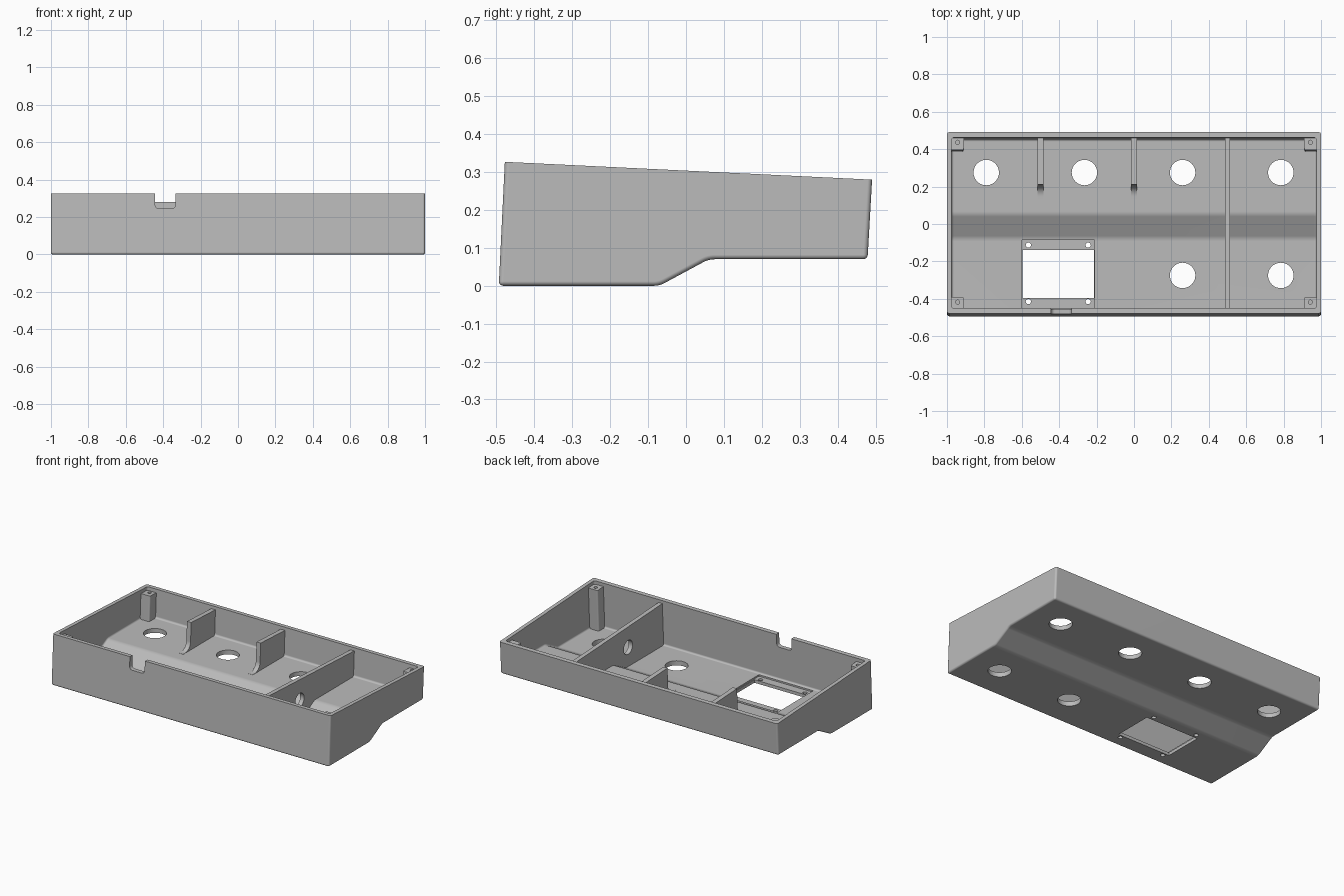
import bpy, bmesh, math
from mathutils import Vector

if "Cube" in bpy.data.objects:
    bpy.data.objects.remove(bpy.data.objects["Cube"])

grey = bpy.data.materials.new("grey_plastic")
grey.use_nodes = True
colour = (0.5, 0.5, 0.5, 1)
grey.diffuse_color = colour
grey.node_tree.nodes["Principled BSDF"].inputs["Base Color"].default_value = colour

AXES = {"X": lambda u, v, d: (d, u, v),
        "Y": lambda u, v, d: (u, d, v),
        "Z": lambda u, v, d: (u, v, d)}


def rounded(points, steps=6):
    """Round each (u, v, radius) corner of a closed profile."""
    out = []
    for i, (u, v, r) in enumerate(points):
        p = Vector((u, v))
        if r == 0:
            out.append(p)
            continue
        a = (Vector(points[i - 1][:2]) - p).normalized()
        b = (Vector(points[(i + 1) % len(points)][:2]) - p).normalized()
        half = a.angle(b) / 2
        centre = p + (a + b).normalized() * r / math.sin(half)
        start = p + a * r / math.tan(half) - centre
        end = p + b * r / math.tan(half) - centre
        sweep = start.angle_signed(end)
        for k in range(steps + 1):
            t = -sweep * k / steps
            c, s = math.cos(t), math.sin(t)
            out.append(centre + Vector((start.x * c - start.y * s,
                                        start.x * s + start.y * c)))
    return out


def prism(name, profile, lo, hi, axis="X", bevel=0.0):
    """Extrude a profile along an axis, rounding all sharp edges but the top."""
    bm = bmesh.new()
    place = AXES[axis]
    ends = [[bm.verts.new(place(u, v, d)) for u, v in profile] for d in (lo, hi)]
    n = len(profile)
    bm.faces.new(ends[0])
    bm.faces.new(ends[1][::-1])
    for i in range(n):
        j = (i + 1) % n
        bm.faces.new((ends[0][i], ends[1][i], ends[1][j], ends[0][j]))
    bmesh.ops.recalc_face_normals(bm, faces=bm.faces[:])
    bm.normal_update()
    if bevel:
        edges = [e for e in bm.edges if e.calc_face_angle() > 0.5
                 and all(f.normal.z < 0.9 for f in e.link_faces)]
        bmesh.ops.bevel(bm, geom=edges, offset=bevel, segments=4,
                        profile=0.5, affect="EDGES", clamp_overlap=True)
    mesh = bpy.data.meshes.new(name)
    bm.to_mesh(mesh)
    bm.free()
    mesh.materials.append(grey)
    ob = bpy.data.objects.new(name, mesh)
    bpy.context.collection.objects.link(ob)
    return ob


def box(x0, x1, y0, y1):
    return [(x0, y0), (x1, y0), (x1, y1), (x0, y1)]


def circle(u, v, r, n=40):
    return [(u + r * math.cos(math.tau * i / n), v + r * math.sin(math.tau * i / n))
            for i in range(n)]


def activate(ob):
    bpy.ops.object.select_all(action="DESELECT")
    ob.select_set(True)
    bpy.context.view_layer.objects.active = ob


def cut(ob, *cutters):
    for c in cutters:
        c.hide_render = True
        mod = ob.modifiers.new("cut", "BOOLEAN")
        mod.operation, mod.solver, mod.object = "DIFFERENCE", "EXACT", c
        activate(ob)
        bpy.ops.object.modifier_apply(modifier=mod.name)
        bpy.data.objects.remove(c)


def finish(ob):
    activate(ob)
    bpy.ops.object.shade_smooth_by_angle(angle=math.radians(32))
    ob.modifiers.new("even_shading", "WEIGHTED_NORMAL").keep_sharp = True


# Tray shell with a stepped floor and tilted rim
outer = rounded([(-0.494, 0, 0), (-0.07, 0, 0.06), (0.06, 0.07, 0.06),
                 (0.479, 0.07, 0), (0.491, 0.28, 0), (-0.478, 0.327, 0)])
inner = rounded([(-0.465, 0.03, 0), (-0.077, 0.03, 0.06), (0.053, 0.098, 0.06),
                 (0.453, 0.098, 0), (0.468, 0.4, 0), (-0.446, 0.4, 0)])
tray = prism("tray_shell", outer, -1, 1, bevel=0.012)
cut(tray, prism("cavity", inner, -0.975, 0.975, bevel=0.012))

# Round floor holes
for x in (-0.79, -0.265, 0.26, 0.785):
    cut(tray, prism("hole", circle(x, 0.275, 0.068), -0.1, 0.2, "Z"))
    if x > 0:
        cut(tray, prism("hole", circle(x, -0.275, 0.068), -0.1, 0.2, "Z"))

# Recessed window with four screw holes
cut(tray, prism("recess", box(-0.6, -0.21, -0.45, -0.085), 0.02, 0.06, "Z"),
    prism("window", box(-0.595, -0.215, -0.395, -0.14), -0.1, 0.1, "Z"))
for x in (-0.565, -0.245):
    for y in (-0.415, -0.113):
        cut(tray, prism("hole", circle(x, y, 0.014, 24), -0.1, 0.1, "Z"))

# Cable notch in the front wall
notch = rounded([(-0.443, 0.245, 0.02), (-0.335, 0.245, 0.02),
                 (-0.335, 0.5, 0), (-0.443, 0.5, 0)])
cut(tray, prism("notch", notch, -0.6, -0.4, "Y"))
finish(tray)

# Full divider with a cable hole
divider = prism("divider", [(-0.475, 0.018), (-0.07, 0.018), (0.06, 0.085),
                            (0.465, 0.085), (0.475, 0.261), (-0.46, 0.306)],
                0.486, 0.514)
cut(divider, prism("hole", circle(-0.1, 0.155, 0.045), 0.4, 0.6))
finish(divider)

# Short ribs on the back wall, flared at the foot
rib_profile = rounded([(0.13, 0.083, 0), (0.465, 0.083, 0), (0.475, 0.261, 0),
                       (0.211, 0.274, 0), (0.203, 0.099, 0.055), (0.13, 0.099, 0)])
for name, x in (("right_rib", -0.5), ("middle_rib", 0)):
    finish(prism(name, rib_profile, x - 0.015, x + 0.015))

# Corner screw posts
for side, sx in (("left", 1), ("right", -1)):
    for end, y0, y1, foot, hole_y in (("front", -0.472, -0.39, 0.015, -0.418),
                                      ("back", 0.395, 0.48, 0.085, 0.437)):
        top = [0.304 - 0.0486 * (y + 0.478) for y in (y0, y1)]
        lean = 0.049 * (top[0] - foot)
        profile = [(y0 - lean, foot), (y1 - lean, foot), (y1, top[1]), (y0, top[0])]
        x0, x1 = sorted((sx * 0.91, sx * 0.988))
        post = prism(f"{end}_{side}_post", profile, x0, x1, bevel=0.009)
        cut(post, prism("hole", circle(sx * 0.943, hole_y, 0.011, 20), 0.2, 0.4, "Z"))
        finish(post)
